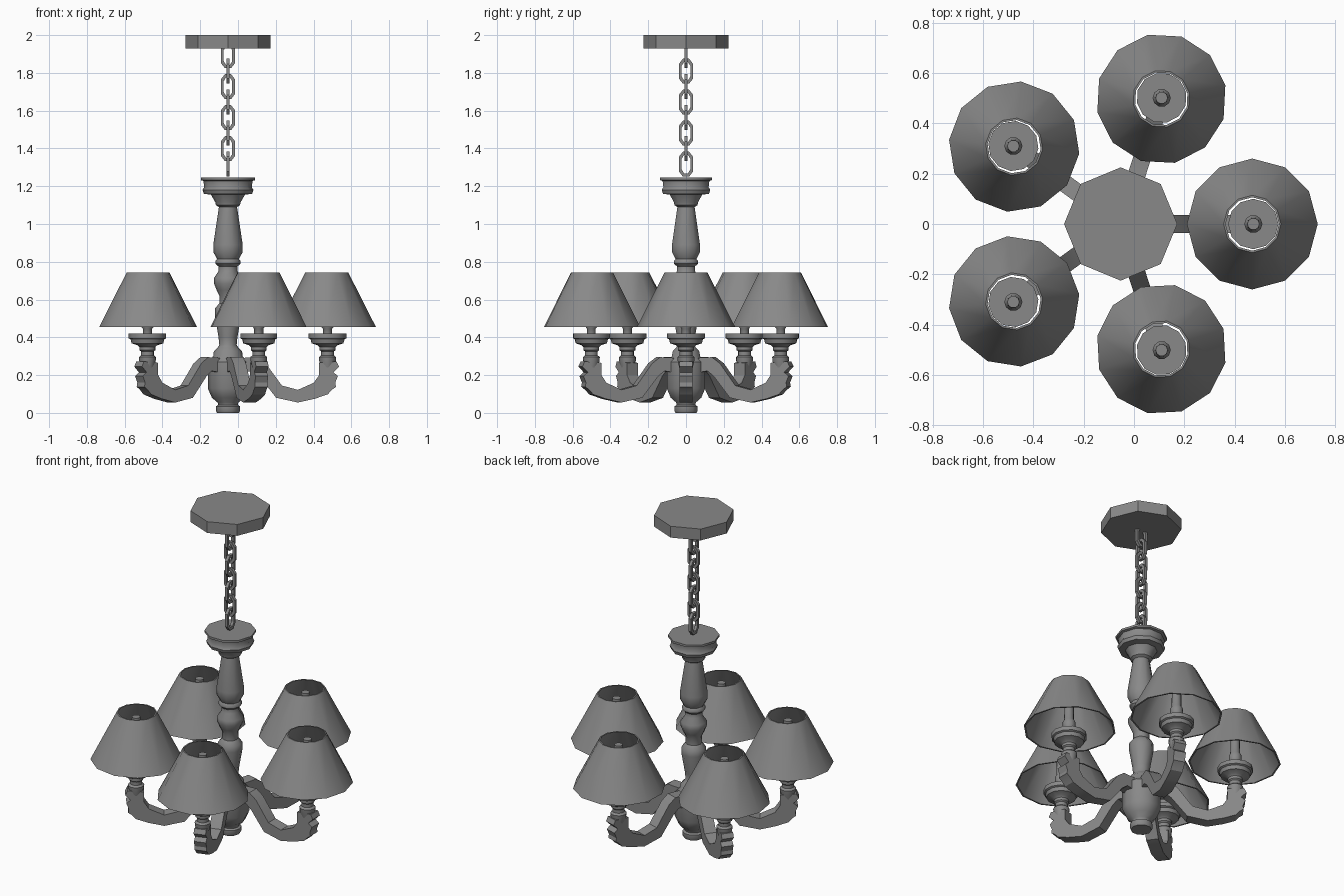
import bpy, bmesh, math
from mathutils import Matrix, Vector

if "Cube" in bpy.data.objects:
    bpy.data.objects.remove(bpy.data.objects["Cube"])

AXIS = -0.053      # x of the central column
REACH = 0.523      # distance from column to lamp

grey = bpy.data.materials.new("grey metal")
grey.use_nodes = True
colour = (0.25, 0.25, 0.25, 1)
grey.diffuse_color = colour
grey.node_tree.nodes["Principled BSDF"].inputs["Base Color"].default_value = colour


def finish(bm, name, angle=40):
    """Turn a bmesh into a shaded object standing on the column axis."""
    bmesh.ops.recalc_face_normals(bm, faces=bm.faces)
    mesh = bpy.data.meshes.new(name)
    bm.to_mesh(mesh)
    bm.free()
    mesh.materials.append(grey)
    obj = bpy.data.objects.new(name, mesh)
    bpy.context.collection.objects.link(obj)
    obj.location.x = AXIS
    bpy.ops.object.select_all(action='DESELECT')
    obj.select_set(True)
    bpy.context.view_layer.objects.active = obj
    bpy.ops.object.shade_smooth_by_angle(angle=math.radians(angle))
    return obj


def lathe(name, profile, sides, offset=0, closed=False, angle=40):
    """Revolve (radius, height) points; cap the ends unless the profile loops."""
    bm = bmesh.new()
    rings = []
    for r, z in profile:
        rings.append([bm.verts.new((offset + r * math.cos(math.tau * i / sides),
                                    r * math.sin(math.tau * i / sides), z))
                      for i in range(sides)])
    pairs = list(zip(rings, rings[1:]))
    if closed:
        pairs.append((rings[-1], rings[0]))
    else:
        bm.faces.new(rings[0])
        bm.faces.new(rings[-1])
    for a, b in pairs:
        for i in range(sides):
            j = (i + 1) % sides
            bm.faces.new((a[i], a[j], b[j], b[i]))
    return finish(bm, name, angle)


def around(obj):
    """Repeat a part for all five arms."""
    base = obj.name
    obj.name = base + "_1"
    for k in range(1, 5):
        copy = obj.copy()
        copy.name = f"{base}_{k + 1}"
        copy.rotation_euler.z = math.tau * k / 5
        bpy.context.collection.objects.link(copy)


# Ceiling plate
lathe("ceiling_plate", [(0.225, 1.93), (0.225, 2.0)], 8)

# Turned central column
lathe("column", [
    (0.058, 0), (0.064, 0.01), (0.064, 0.035), (0.052, 0.042), (0.055, 0.055),
    (0.085, 0.08), (0.107, 0.13), (0.107, 0.27), (0.078, 0.30), (0.075, 0.325),
    (0.055, 0.345), (0.046, 0.36), (0.05, 0.40), (0.07, 0.52), (0.068, 0.555),
    (0.045, 0.58), (0.045, 0.62), (0.06, 0.65), (0.074, 0.685), (0.074, 0.715),
    (0.05, 0.75), (0.05, 0.775), (0.066, 0.79), (0.066, 0.805), (0.058, 0.815),
    (0.077, 0.85), (0.078, 0.89), (0.048, 1.09), (0.064, 1.10), (0.067, 1.115),
    (0.09, 1.155), (0.128, 1.16), (0.135, 1.18), (0.126, 1.195), (0.13, 1.228),
    (0.144, 1.232), (0.144, 1.245)], 10)

# Chain of interlocking links, turned a quarter each time
quarter = [(0.03, 0.034), (0.013, 0.058)]
outline = (quarter + [(-x, z) for x, z in reversed(quarter)]
           + [(-x, -z) for x, z in quarter] + [(x, -z) for x, z in reversed(quarter)])
for k in range(8):
    bm = bmesh.new()
    rings = []
    for x, z in outline:
        out = Vector((x, 0, z * 0.6)).normalized() * 0.009
        p = Vector((x, 0, z))
        side = Vector((0, 0.009, 0))
        rings.append([bm.verts.new(p + d) for d in (out + side, side - out, -out - side, out - side)])
    for n, a in enumerate(rings):
        b = rings[(n + 1) % len(rings)]
        for i in range(4):
            j = (i + 1) % 4
            bm.faces.new((a[i], a[j], b[j], b[i]))
    turn = Matrix.Rotation(0 if k % 2 else math.pi / 2, 4, 'Z')
    bmesh.ops.transform(bm, matrix=Matrix.Translation((0, 0, 1.317 + 0.082 * k)) @ turn, verts=bm.verts)
    finish(bm, f"chain_link_{k + 1}", 30)

# Curved arms with a scalloped leaf at the outer end
top_edge = [(0.05, 0.29), (0.155, 0.295), (0.2, 0.262), (0.285, 0.145),
            (0.37, 0.122), (0.455, 0.16), (0.482, 0.2), (0.482, 0.265)]
outer_edge = [(0.575, 0.272), (0.588, 0.245), (0.558, 0.215), (0.582, 0.195),
              (0.568, 0.16), (0.572, 0.138), (0.55, 0.122), (0.528, 0.098)]
bottom_edge = [(0.46, 0.075), (0.37, 0.055), (0.255, 0.08), (0.165, 0.195),
               (0.13, 0.222), (0.05, 0.21)]
bm = bmesh.new()
face = bm.faces.new([bm.verts.new((r, -0.035, z)) for r, z in top_edge + outer_edge + bottom_edge])
grown = bmesh.ops.extrude_face_region(bm, geom=[face], use_keep_orig=True)
bmesh.ops.translate(bm, vec=(0, 0.07, 0), verts=[g for g in grown["geom"] if isinstance(g, bmesh.types.BMVert)])
around(finish(bm, "arm", 25))

# Turned cup and drip dish on each arm
around(lathe("lamp_cup", [
    (0.036, 0.24), (0.044, 0.275), (0.046, 0.295), (0.034, 0.305), (0.034, 0.325),
    (0.042, 0.332), (0.042, 0.348), (0.052, 0.358), (0.084, 0.368), (0.09, 0.39),
    (0.1, 0.395), (0.1, 0.42)], 12, REACH + 0.004))

# Socket and candle tube inside each shade
around(lathe("candle", [
    (0.024, 0.41), (0.024, 0.445), (0.036, 0.46), (0.036, 0.50),
    (0.028, 0.51), (0.024, 0.715)], 10, REACH + 0.004))

# Hollow tapered shades
around(lathe("lamp_shade", [
    (0.26, 0.455), (0.114, 0.743), (0.106, 0.743), (0.251, 0.455)], 12, REACH, closed=True))
